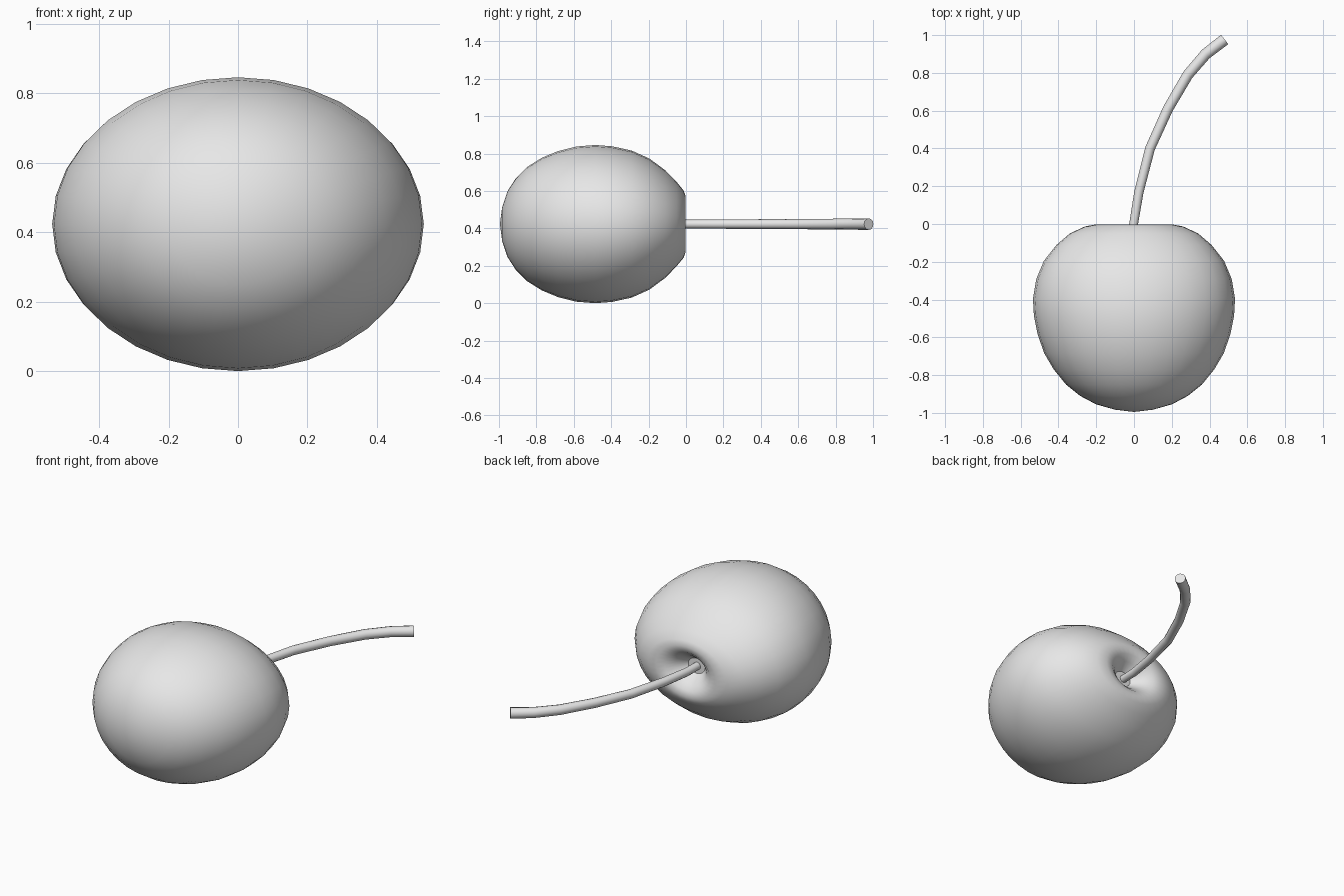
import bpy, bmesh, math
from mathutils import Vector

cube = bpy.data.objects.get("Cube")
if cube:
    bpy.data.objects.remove(cube)

CENTRE_Z = 0.423
SEGMENTS = 32


def make_material(name, colour):
    mat = bpy.data.materials.new(name)
    mat.use_nodes = True
    mat.diffuse_color = colour
    mat.node_tree.nodes["Principled BSDF"].inputs["Base Color"].default_value = colour
    return mat


def smooth(obj, degrees):
    bpy.ops.object.select_all(action="DESELECT")
    obj.select_set(True)
    bpy.context.view_layer.objects.active = obj
    bpy.ops.object.shade_smooth_by_angle(angle=math.radians(degrees))


grey = make_material("plain grey", (0.8, 0.8, 0.8, 1))

# Fruit: elliptical rings along y (position, half width, half height),
# from the front tip over the shoulder and down into the stem hollow
rings = [
    (-0.983, 0.10, 0.09), (-0.955, 0.20, 0.175), (-0.91, 0.285, 0.245),
    (-0.85, 0.36, 0.305), (-0.77, 0.425, 0.355), (-0.685, 0.475, 0.39),
    (-0.585, 0.51, 0.415), (-0.485, 0.53, 0.423), (-0.395, 0.535, 0.416),
    (-0.29, 0.517, 0.393), (-0.195, 0.477, 0.35), (-0.11, 0.41, 0.287),
    (-0.05, 0.34, 0.225), (-0.013, 0.26, 0.18), (-0.002, 0.20, 0.15),
    (-0.012, 0.15, 0.115), (-0.045, 0.105, 0.083), (-0.10, 0.055, 0.045),
]
bm = bmesh.new()
loops = []
for y, half_x, half_z in rings:
    angles = [math.tau * i / SEGMENTS for i in range(SEGMENTS)]
    loops.append([bm.verts.new((half_x * math.cos(a), y, CENTRE_Z + half_z * math.sin(a)))
                  for a in angles])
tip = bm.verts.new((0, -0.995, CENTRE_Z))
for i in range(SEGMENTS):
    j = (i + 1) % SEGMENTS
    bm.faces.new((tip, loops[0][i], loops[0][j]))
    for a, b in zip(loops, loops[1:]):
        bm.faces.new((a[i], b[i], b[j], a[j]))
bm.faces.new(loops[-1])  # flat floor of the hollow
bmesh.ops.recalc_face_normals(bm, faces=bm.faces)
mesh = bpy.data.meshes.new("fruit")
bm.to_mesh(mesh)
bm.free()
fruit = bpy.data.objects.new("fruit", mesh)
bpy.context.collection.objects.link(fruit)
mesh.materials.append(grey)
smooth(fruit, 40)

# Stem: curved tube that widens a little towards its cut end
path = [(-0.005, -0.12), (-0.002, 0.0), (0.026, 0.17), (0.085, 0.40),
        (0.18, 0.61), (0.285, 0.79), (0.38, 0.90), (0.48, 0.977)]
curve = bpy.data.curves.new("stem", "CURVE")
curve.dimensions = "3D"
curve.bevel_depth = 0.022
curve.bevel_resolution = 4
curve.use_fill_caps = True
spline = curve.splines.new("POLY")
spline.points.add(len(path) - 1)
for i, (point, (x, y)) in enumerate(zip(spline.points, path)):
    point.co = (x, y, CENTRE_Z, 1)
    point.radius = 1 + 0.42 * i / (len(path) - 1)
stem = bpy.data.objects.new("stem", curve)
bpy.context.collection.objects.link(stem)
curve.materials.append(grey)
bpy.ops.object.select_all(action="DESELECT")
stem.select_set(True)
bpy.context.view_layer.objects.active = stem
bpy.ops.object.convert(target="MESH")
smooth(bpy.context.view_layer.objects.active, 40)
